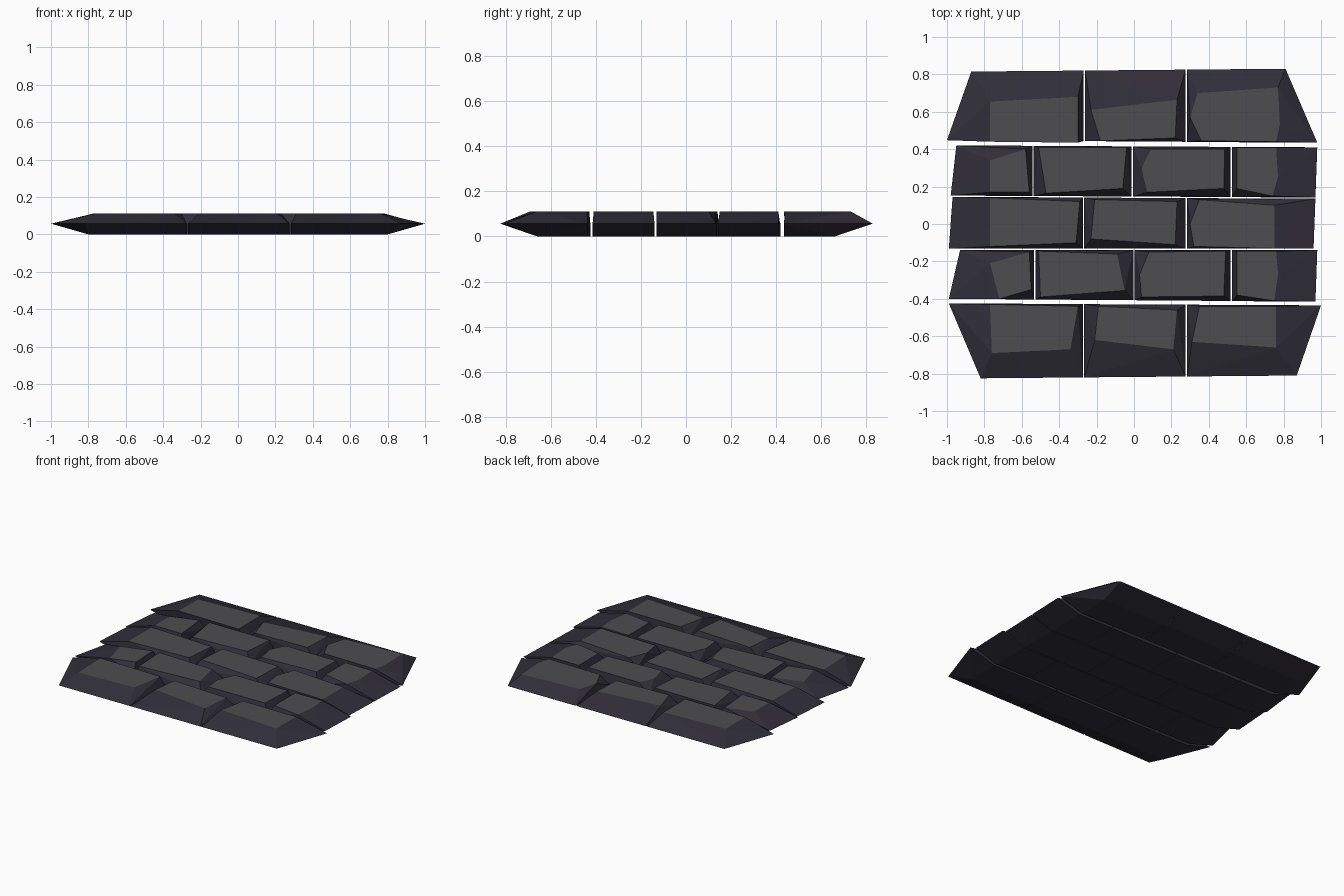
import bpy, bmesh

MID_Z, TOP_Z = 0.057, 0.112
GAP = 0.004


def material(name, rgb):
    m = bpy.data.materials.new(name)
    m.diffuse_color = (*rgb, 1)
    return m


edge_mat = material("stone_edge", (0.030, 0.027, 0.040))
face_mat = material("stone_face", (0.075, 0.075, 0.083))


def clamp(v, limit):
    return max(-limit, min(limit, v))


def lerp(a, b, t):
    return a + (b - a) * t


def stone(name, outline, top):
    """Chipped stone: flat underside, widest at mid height, smaller top facet."""
    bm = bmesh.new()
    for x, y in outline:
        bm.verts.new((x, y, MID_Z))
        bm.verts.new((clamp(x, 0.80), clamp(y, 0.66), 0))
    for i in range(0, len(top), 2):
        bm.verts.new((top[i], top[i + 1], TOP_Z))
    res = bmesh.ops.convex_hull(bm, input=bm.verts)
    loose = {v for v in res["geom_interior"] + res["geom_unused"]
             if isinstance(v, bmesh.types.BMVert) and not v.link_faces}
    bmesh.ops.delete(bm, geom=list(loose), context='VERTS')
    bmesh.ops.recalc_face_normals(bm, faces=bm.faces)
    for f in bm.faces:
        f.material_index = int(f.calc_center_median().z > TOP_Z - 0.002)
    me = bpy.data.meshes.new(name)
    bm.to_mesh(me)
    bm.free()
    me.materials.append(edge_mat)
    me.materials.append(face_mat)
    bpy.context.collection.objects.link(bpy.data.objects.new(name, me))


def row(name, left, right, joints, tops):
    """Row of stones; left/right = (x, y) of lower then upper row corners."""
    def at(x, k):
        x0, y0, x1, y1 = *left[k], *right[k]
        return (x, lerp(y0, y1, (x - x0) / (x1 - x0)))
    for i, top in enumerate(tops):
        lo = [left[k][0] if i == 0 else joints[i - 1] + GAP for k in (0, 1)]
        hi = [right[k][0] if i == len(joints) else joints[i] - GAP for k in (0, 1)]
        outline = [at(lo[0], 0), at(hi[0], 0), at(hi[1], 1), at(lo[1], 1)]
        stone(f"{name}_stone_{i + 1}", outline, top)


# Front row
row("front_row", [(-0.82, -0.825), (-0.99, -0.425)], [(0.87, -0.81), (1.0, -0.435)],
    [-0.27, 0.28], [
    (-0.76, -0.69, -0.34, -0.67, -0.30, -0.44, -0.77, -0.43),
    (-0.21, -0.62, 0.21, -0.67, 0.23, -0.46, -0.19, -0.44),
    (0.31, -0.63, 0.76, -0.66, 0.76, -0.44, 0.35, -0.44)])
# Second row
row("second_row", [(-0.99, -0.40), (-0.93, -0.14)], [(0.97, -0.415), (0.98, -0.14)],
    [-0.53, 0.0, 0.52], [
    (-0.72, -0.40, -0.55, -0.35, -0.56, -0.15, -0.77, -0.21),
    (-0.50, -0.39, -0.05, -0.355, -0.09, -0.16, -0.51, -0.145),
    (0.04, -0.39, 0.48, -0.385, 0.49, -0.145, 0.08, -0.15, 0.03, -0.27),
    (0.55, -0.38, 0.75, -0.41, 0.77, -0.27, 0.76, -0.145, 0.55, -0.145)])
# Middle row
row("middle_row", [(-0.99, -0.132), (-0.97, 0.145)], [(0.96, -0.132), (0.97, 0.135)],
    [-0.27, 0.28], [
    (-0.77, -0.12, -0.31, -0.10, -0.29, 0.12, -0.77, 0.14),
    (-0.23, -0.08, 0.22, -0.11, 0.23, 0.12, -0.21, 0.13),
    (0.32, -0.12, 0.75, -0.13, 0.75, 0.10, 0.35, 0.13, 0.30, 0.0)])
# Fourth row
row("fourth_row", [(-0.98, 0.152), (-0.95, 0.42)], [(0.97, 0.142), (0.98, 0.41)],
    [-0.54, -0.01, 0.52], [
    (-0.77, 0.17, -0.56, 0.17, -0.58, 0.40, -0.77, 0.34),
    (-0.47, 0.165, -0.06, 0.19, -0.04, 0.41, -0.51, 0.41),
    (0.07, 0.17, 0.48, 0.19, 0.485, 0.40, 0.09, 0.40, 0.04, 0.30),
    (0.55, 0.19, 0.74, 0.15, 0.77, 0.25, 0.76, 0.41, 0.55, 0.41)])
# Back row
row("back_row", [(-1.0, 0.448), (-0.87, 0.815)], [(0.98, 0.435), (0.81, 0.83)],
    [-0.265, 0.28], [
    (-0.77, 0.44, -0.30, 0.435, -0.30, 0.68, -0.77, 0.655),
    (-0.18, 0.445, 0.22, 0.46, 0.23, 0.665, -0.23, 0.61),
    (0.36, 0.445, 0.76, 0.44, 0.78, 0.53, 0.77, 0.73, 0.34, 0.70, 0.30, 0.57)])
